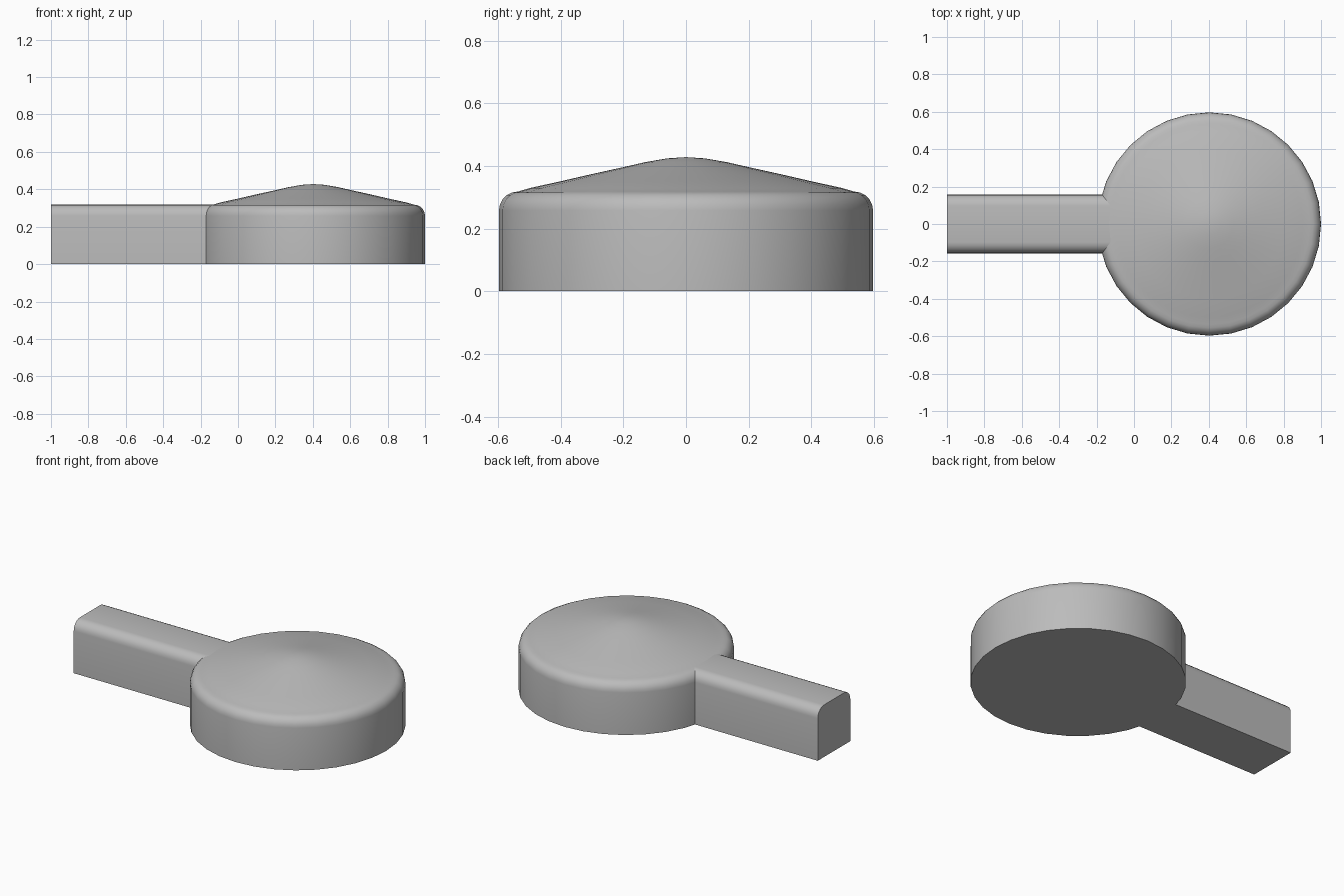
import bpy, bmesh, math

cube = bpy.data.objects.get("Cube")
if cube:
    bpy.data.objects.remove(cube, do_unlink=True)

CENTRE_X = 0.403
RADIUS = 0.597
SIDES = 32
HEIGHT = 0.318      # top of handle and rim
FILLET = 0.06

grey = bpy.data.materials.new("plain_grey")
grey.use_nodes = True
colour = (0.5, 0.5, 0.5, 1)
grey.diffuse_color = colour
grey.node_tree.nodes["Principled BSDF"].inputs["Base Color"].default_value = colour


def finish(name, bm, angle):
    """Turn a bmesh into a smooth-shaded object with sharp edges kept."""
    bmesh.ops.recalc_face_normals(bm, faces=bm.faces)
    mesh = bpy.data.meshes.new(name)
    bm.to_mesh(mesh)
    bm.free()
    mesh.materials.append(grey)
    obj = bpy.data.objects.new(name, mesh)
    bpy.context.collection.objects.link(obj)
    bpy.ops.object.select_all(action="DESELECT")
    obj.select_set(True)
    bpy.context.view_layer.objects.active = obj
    bpy.ops.object.shade_smooth_by_angle(angle=math.radians(angle))
    return obj


def fillet(outer, steps=5):
    """Quarter-round points from the vertical side to the top."""
    for i in range(steps + 1):
        a = math.pi / 2 * i / steps
        yield (outer - FILLET + FILLET * math.cos(a),
               HEIGHT - FILLET + FILLET * math.sin(a))


# Round head: a lathed profile with a filleted rim and a shallow dome
dome = [(0.5, 0.329), (0.4, 0.351), (0.3, 0.374), (0.2, 0.396),
        (0.13, 0.412), (0.06, 0.424)]
profile = [(RADIUS, 0)] + list(fillet(RADIUS)) + dome
bm = bmesh.new()
rings = []
for r, z in profile:
    rings.append([bm.verts.new((CENTRE_X + r * math.cos(math.tau * i / SIDES),
                                r * math.sin(math.tau * i / SIDES), z))
                  for i in range(SIDES)])
for low, high in zip(rings, rings[1:]):
    for i in range(SIDES):
        j = (i + 1) % SIDES
        bm.faces.new((low[i], low[j], high[j], high[i]))
bm.faces.new(rings[0])
apex = bm.verts.new((CENTRE_X, 0, 0.428))
for i in range(SIDES):
    bm.faces.new((rings[-1][i], rings[-1][(i + 1) % SIDES], apex))
finish("round_head", bm, 40)

# Handle: a bar with rounded top edges, running into the head
half = [(0.157, 0)] + list(fillet(0.157))
section = half + [(-y, z) for y, z in reversed(half)]
bm = bmesh.new()
end = bm.faces.new([bm.verts.new((-1, y, z)) for y, z in section])
bar = bmesh.ops.extrude_face_region(bm, geom=[end], use_keep_orig=True)
for v in bar["geom"]:
    if isinstance(v, bmesh.types.BMVert):
        v.co.x = -0.1
finish("handle", bm, 40)
